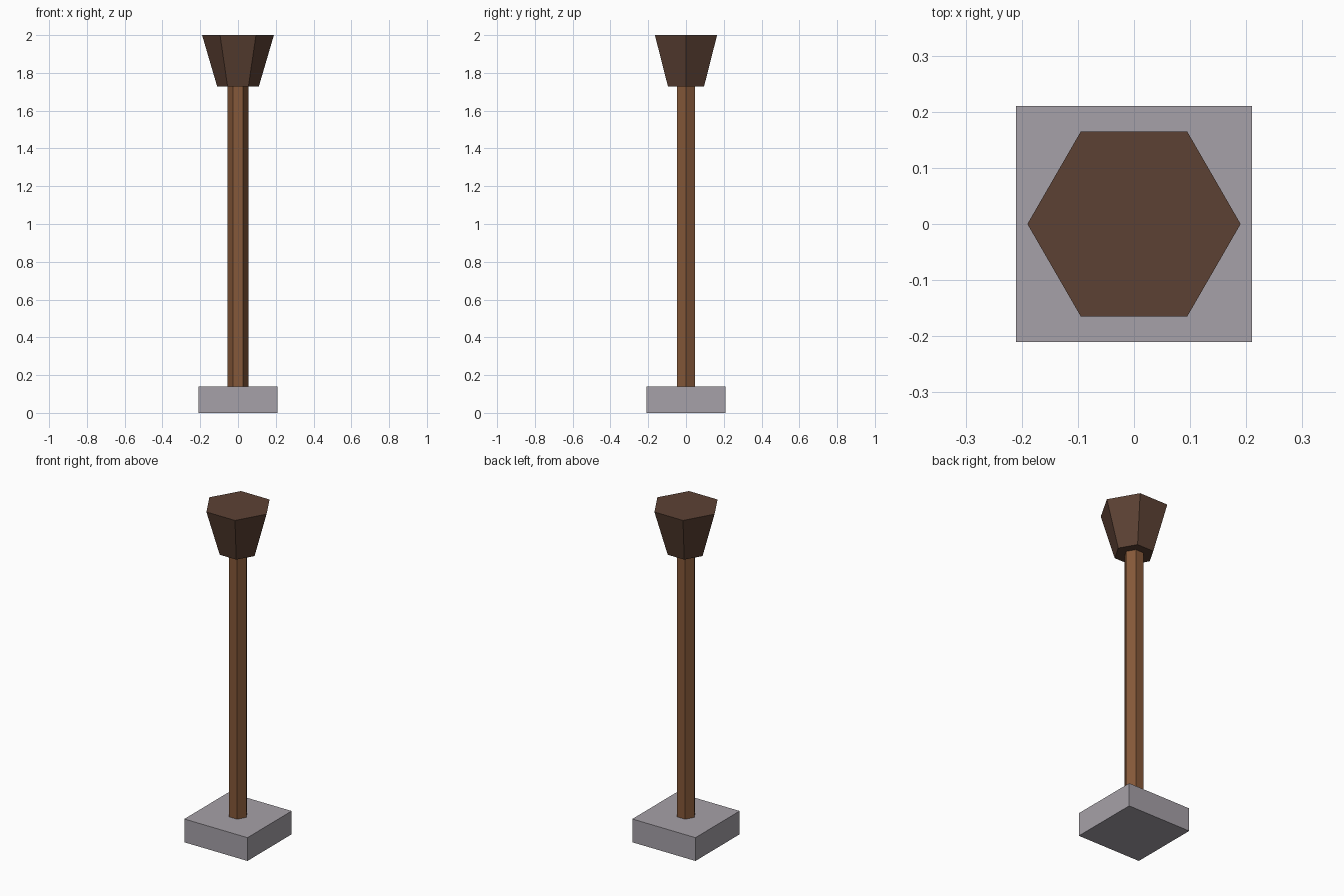
import bpy, bmesh, math

if "Cube" in bpy.data.objects:
    bpy.data.objects.remove(bpy.data.objects["Cube"])


def material(name, rgb):
    m = bpy.data.materials.new(name)
    m.diffuse_color = (*rgb, 1.0)
    m.use_nodes = True
    m.node_tree.nodes["Principled BSDF"].inputs["Base Color"].default_value = m.diffuse_color
    return m


def frustum(name, sides, r0, r1, z0, z1, mat, turn=0.0):
    """Closed, flat-faced tapered prism; a corner points along +x when turn is 0."""
    bm = bmesh.new()
    rings = []
    for r, z in ((r0, z0), (r1, z1)):
        angles = [turn + math.tau * i / sides for i in range(sides)]
        rings.append([bm.verts.new((r * math.cos(a), r * math.sin(a), z)) for a in angles])
    low, high = rings
    bm.faces.new(low[::-1])
    bm.faces.new(high)
    for i in range(sides):
        j = (i + 1) % sides
        bm.faces.new((low[i], low[j], high[j], high[i]))
    mesh = bpy.data.meshes.new(name)
    bm.to_mesh(mesh)
    bm.free()
    mesh.materials.append(mat)
    ob = bpy.data.objects.new(name, mesh)
    bpy.context.collection.objects.link(ob)
    return ob


stone = material("grey stone", (0.381, 0.356, 0.392))
wood = material("brown wood", (0.235, 0.098, 0.041))
dark_wood = material("dark brown wood", (0.107, 0.053, 0.034))

# Square foot block
half = 0.21 * math.sqrt(2)
frustum("base", 4, half, half, 0.0, 0.14, stone, math.pi / 4)
# Hexagonal post
frustum("post", 6, 0.055, 0.055, 0.14, 1.727, wood)
# Flared hexagonal head
frustum("head", 6, 0.11, 0.19, 1.727, 2.0, dark_wood)
